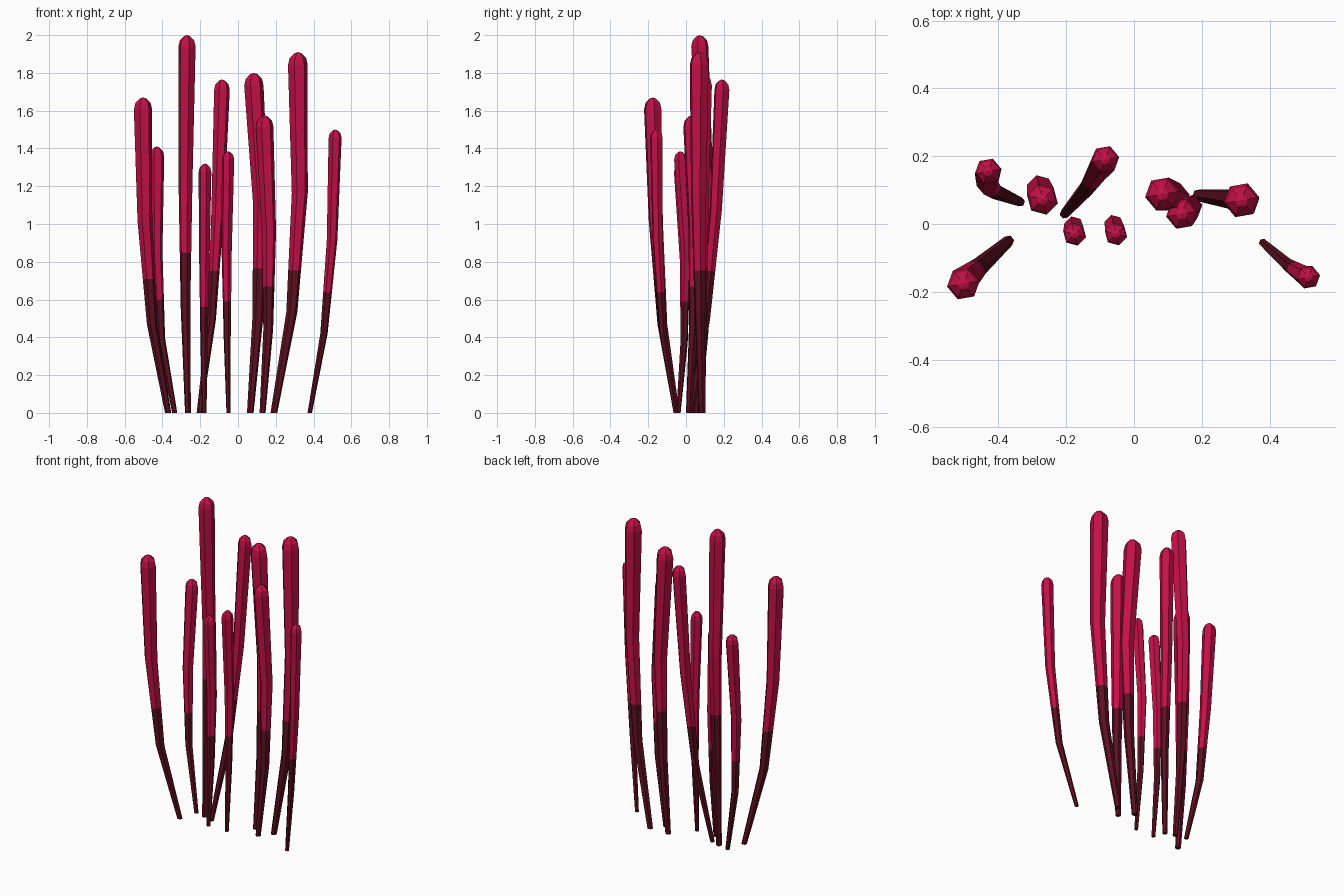
import bpy, bmesh, math

if "Cube" in bpy.data.objects:
    bpy.data.objects.remove(bpy.data.objects["Cube"])

def material(name, rgb):
    m = bpy.data.materials.new(name)
    m.diffuse_color = (*rgb, 1)
    m.use_nodes = True
    m.node_tree.nodes["Principled BSDF"].inputs["Base Color"].default_value = m.diffuse_color
    return m

crimson = material("crimson", (0.55, 0.005, 0.067))
maroon = material("dark maroon", (0.11, 0.005, 0.016))

SIDES = 6

def lerp(a, b, t):
    return a + (b - a) * t

def stalk(index, height, radius, base, low, mid, top, turn=20, split=0.425):
    """Bent six-sided stalk, thin at the foot, with a blunt rounded tip."""
    f_low, f_mid = 0.28, 0.61
    t = (split - f_low) / (f_mid - f_low)
    cut = (lerp(low[0], mid[0], t), lerp(low[1], mid[1], t))
    # centre, height, radius of each ring
    rings = [(base, 0, 0.34 * radius),
             (low, f_low * height, 0.56 * radius),
             (cut, split * height, lerp(0.56, 0.81, t) * radius),
             (mid, f_mid * height, 0.81 * radius),
             (top, height - 1.3 * radius, radius),
             (top, height - 0.6 * radius, 0.84 * radius),
             (top, height - 0.12 * radius, 0.36 * radius)]
    bm = bmesh.new()
    loops = []
    for (x, y), z, r in rings:
        loops.append([bm.verts.new((x + r * math.cos(a), y + r * math.sin(a), z))
                      for a in (math.radians(turn) + math.tau * k / SIDES
                                for k in range(SIDES))])
    for i in range(len(loops) - 1):
        for k in range(SIDES):
            n = (k + 1) % SIDES
            f = bm.faces.new((loops[i][k], loops[i][n], loops[i + 1][n], loops[i + 1][k]))
            f.material_index = 1 if i < 2 else 0   # dark foot below the split
    bm.faces.new(loops[0][::-1]).material_index = 1
    tip = bm.verts.new((top[0], top[1], height))
    for k in range(SIDES):
        bm.faces.new((loops[-1][k], loops[-1][(k + 1) % SIDES], tip))
    me = bpy.data.meshes.new(f"stalk_{index}")
    bm.to_mesh(me)
    bm.free()
    me.materials.append(crimson)
    me.materials.append(maroon)
    bpy.context.collection.objects.link(bpy.data.objects.new(f"stalk_{index}", me))

# height, tip radius, then path points: base, lower bend, upper bend, top
stalks = [
    (1.67, 0.049, (-0.37, -0.05), (-0.455, -0.125), (-0.493, -0.16), (-0.503, -0.176)),
    (1.41, 0.040, (-0.335, 0.065), (-0.408, 0.095), (-0.432, 0.118), (-0.43, 0.155)),
    (2.00, 0.047, (-0.265, 0.05), (-0.278, 0.09), (-0.278, 0.107), (-0.27, 0.073)),
    (1.765, 0.042, (-0.205, 0.03), (-0.14, 0.105), (-0.107, 0.158), (-0.085, 0.19)),
    (1.32, 0.035, (-0.178, -0.04), (-0.18, -0.01), (-0.178, -0.005), (-0.175, -0.03)),
    (1.385, 0.034, (-0.05, -0.04), (-0.057, -0.01), (-0.06, 0.0), (-0.053, -0.03)),
    (1.80, 0.052, (0.065, 0.085), (0.105, 0.082), (0.122, 0.08), (0.084, 0.088)),
    (1.575, 0.047, (0.13, 0.015), (0.16, 0.04), (0.164, 0.05), (0.141, 0.03)),
    (1.91, 0.053, (0.19, 0.085), (0.285, 0.074), (0.327, 0.067), (0.317, 0.07)),
    (1.50, 0.035, (0.38, -0.055), (0.455, -0.122), (0.498, -0.15), (0.514, -0.157)),
]
for i, s in enumerate(stalks, 1):
    stalk(i, *s, turn=45 if i in (3, 5, 6) else 10, split=0.395 if i == 9 else 0.425)
